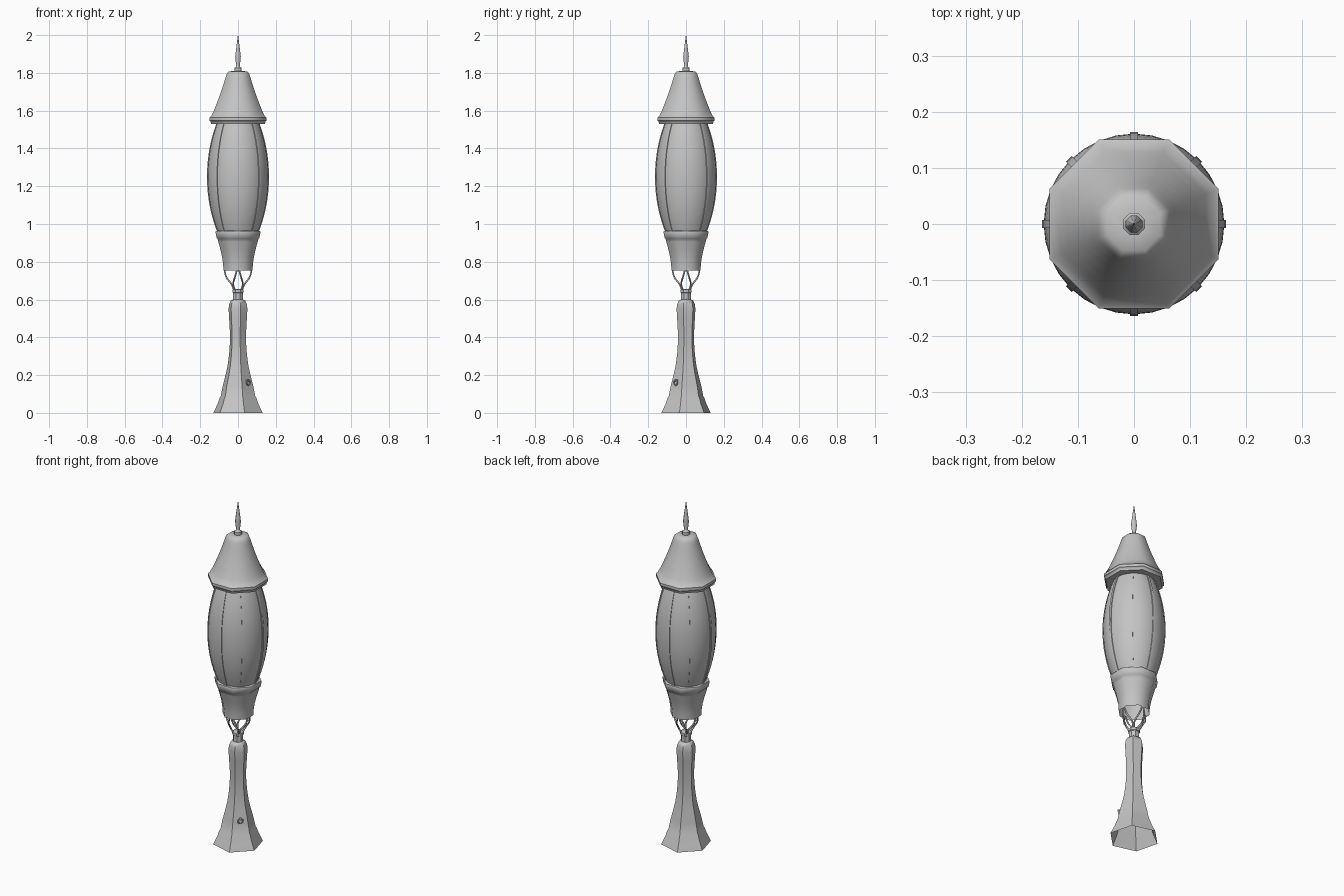
import bpy, bmesh, math
from mathutils import Vector

if "Cube" in bpy.data.objects:
    bpy.data.objects.remove(bpy.data.objects["Cube"])

grey = bpy.data.materials.new("grey_metal")
grey.diffuse_color = (0.55, 0.55, 0.55, 1)
grey.use_nodes = True
grey.node_tree.nodes["Principled BSDF"].inputs["Base Color"].default_value = grey.diffuse_color


def finish(ob, angle):
    """Give an object its material and shading."""
    if not ob.data.materials:
        ob.data.materials.append(grey)
    bpy.ops.object.select_all(action='DESELECT')
    ob.select_set(True)
    bpy.context.view_layer.objects.active = ob
    bpy.ops.object.shade_smooth_by_angle(angle=math.radians(angle))
    return ob


def mesh_object(name, bm, angle):
    bmesh.ops.remove_doubles(bm, verts=bm.verts, dist=1e-5)
    bmesh.ops.recalc_face_normals(bm, faces=bm.faces)
    me = bpy.data.meshes.new(name)
    bm.to_mesh(me)
    bm.free()
    ob = bpy.data.objects.new(name, me)
    bpy.context.collection.objects.link(ob)
    return finish(ob, angle)


def lathe(name, profile, sides, turn, angle, cap=True):
    """Stack of polygon rings; profile holds (corner radius, z)."""
    bm = bmesh.new()
    rings = []
    for r, z in profile:
        rings.append([bm.verts.new((r * math.cos(a), r * math.sin(a), z))
                      for a in (turn + math.tau * i / sides for i in range(sides))])
    for lo, hi in zip(rings, rings[1:]):
        for i in range(sides):
            j = (i + 1) % sides
            bm.faces.new((lo[i], lo[j], hi[j], hi[i]))
    if cap:
        bm.faces.new(rings[-1])
    return mesh_object(name, bm, angle)


def tube(name, points, radius, sides=2):
    """Smooth round bar through the points."""
    cu = bpy.data.curves.new(name, 'CURVE')
    cu.dimensions = '3D'
    cu.bevel_depth = radius
    cu.bevel_resolution = sides
    cu.resolution_u = 6
    cu.use_fill_caps = True
    sp = cu.splines.new('BEZIER')
    sp.bezier_points.add(len(points) - 1)
    for bp, p in zip(sp.bezier_points, points):
        bp.co = p
        bp.handle_left_type = bp.handle_right_type = 'AUTO'
    ob = bpy.data.objects.new(name, cu)
    bpy.context.collection.objects.link(ob)
    bpy.ops.object.select_all(action='DESELECT')
    ob.select_set(True)
    bpy.context.view_layer.objects.active = ob
    bpy.ops.object.convert(target='MESH')
    return finish(bpy.context.view_layer.objects.active, 50)


HEX = math.radians(-15)       # a flat faces front right
OCT = math.radians(22.5)      # flats on the axes
K6 = 1 / math.cos(math.radians(15))
K8 = 1 / math.cos(math.radians(22.5))

# hexagonal post with stepped foot, hollow underneath
post = [(.13, 0), (.112, .04), (.108, .047), (.097, .08), (.092, .087),
        (.080, .145), (.066, .2), (.055, .25), (.047, .31), (.043, .37),
        (.043, .43), (.047, .5), (.050, .55), (.047, .575), (.038, .595), (.028, .6)]
lathe("post", [(r * K6, z) for r, z in post], 6, HEX, 40)

# collar on top of the post
lathe("post_collar", [(.028, .595), (.028, .635), (.032, .638), (.032, .652), (.02, .656)],
      8, OCT, 30)

# hanging ring on the front right face of the foot
d = Vector((1, -1, 0)).normalized()
bpy.ops.mesh.primitive_torus_add(major_radius=.013, minor_radius=.004, major_segments=16,
                                 minor_segments=6, location=d * .078 + Vector((0, 0, .16)),
                                 rotation=(math.pi / 2, 0, math.pi / 4))
bpy.context.object.name = "foot_ring"
finish(bpy.context.object, 60)
tube("foot_ring_pin", [d * .06 + Vector((0, 0, .172)), d * .085 + Vector((0, 0, .172))], .005)

# forked wire brackets between post and lantern
for k in range(4):
    a = k * math.pi / 2
    out, side = Vector((math.cos(a), math.sin(a), 0)), Vector((-math.sin(a), math.cos(a), 0))
    for s in (-1, 1):
        pts = [(.018, .015, .645), (.034, .025, .68), (.062, .016, .72), (.073, .003, .765)]
        tube("bracket", [out * u + side * (s * w) + Vector((0, 0, z)) for u, w, z in pts], .0045)

# lantern cup, open below
cup = [(.077, .755), (.079, .79), (.084, .825), (.093, .865), (.104, .905), (.108, .922),
       (.113, .926), (.119, .955), (.117, .962), (.104, .965)]
lathe("lantern_cup", [(r * K8, z) for r, z in cup], 8, OCT, 50)


# bulging glass
def glass_r(z):
    t = (z - 1.25) / .29
    return .161 - .053 * abs(t) ** 2.1


zs = [.955 + .59 * i / 20 for i in range(21)]
lathe("glass", [(glass_r(z), z) for z in zs], 32, 0, 40)

# eight thin ribs over the glass
bm = bmesh.new()
for k in range(8):
    a = k * math.pi / 4
    out, side = Vector((math.cos(a), math.sin(a), 0)), Vector((-math.sin(a), math.cos(a), 0))
    rows = []
    for z in zs:
        r = glass_r(z)
        rows.append([bm.verts.new(out * (r + e) + side * w + Vector((0, 0, z)))
                     for e, w in ((-.004, -.007), (.003, -.007), (.003, .007), (-.004, .007))])
    for lo, hi in zip(rows, rows[1:]):
        for i in range(4):
            j = (i + 1) % 4
            bm.faces.new((lo[i], lo[j], hi[j], hi[i]))
mesh_object("glass_ribs", bm, 40)

# octagonal flared hood with stepped rim
hood = [(.095, 1.53), (.143, 1.53), (.145, 1.543), (.151, 1.547), (.151, 1.563), (.144, 1.568),
        (.128, 1.60), (.112, 1.64), (.097, 1.68), (.083, 1.72), (.072, 1.755), (.063, 1.785),
        (.057, 1.80), (.047, 1.808), (.02, 1.81)]
lathe("hood", [(r * K8, z) for r, z in hood], 8, OCT, 50)

# finial spike
lathe("finial", [(.021, 1.805), (.021, 1.826), (.012, 1.832), (.011, 1.84), (.016, 1.885),
                 (.013, 1.91), (.007, 1.955), (.0008, 2.0)], 8, OCT, 50)
